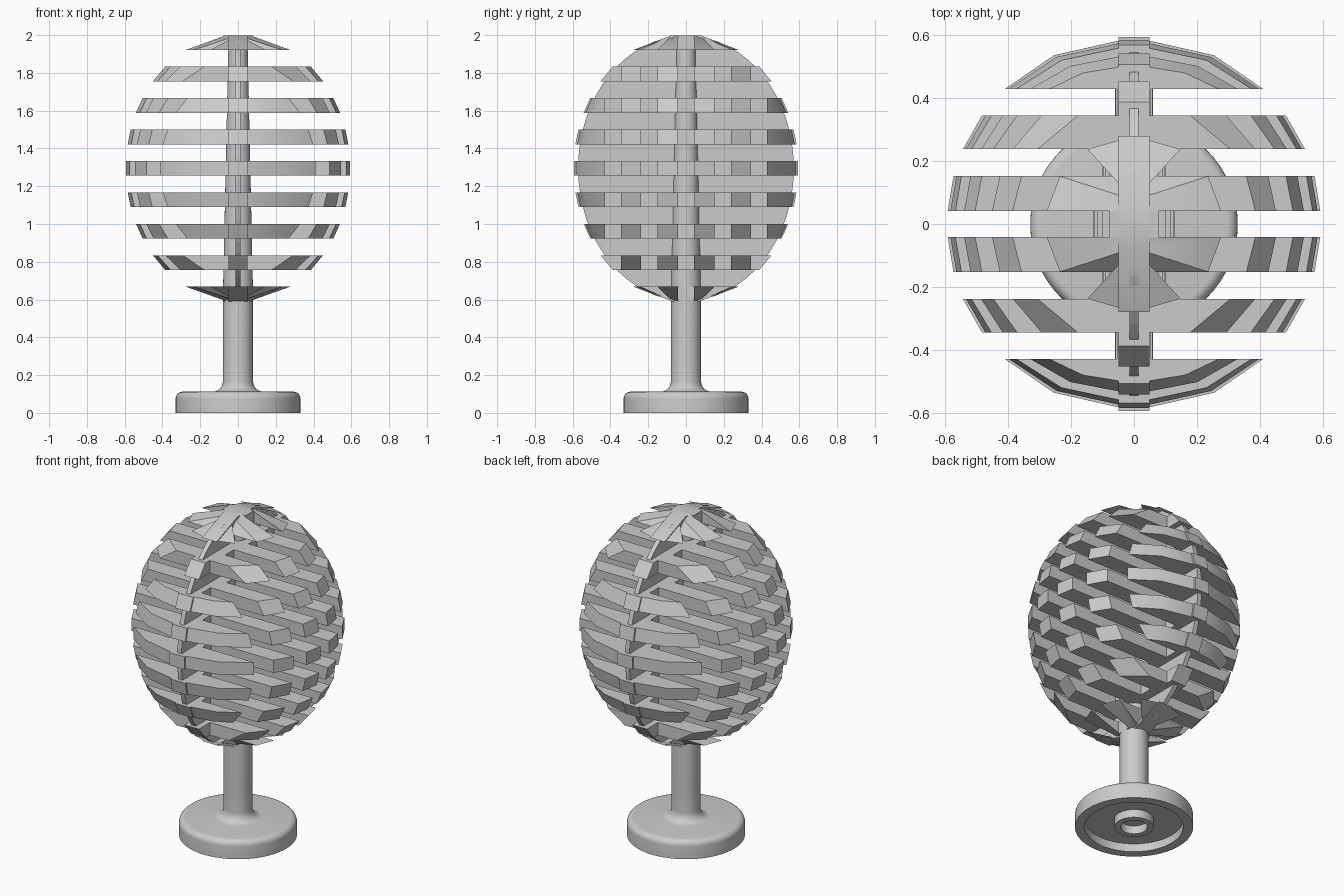
import bpy, bmesh, math
from math import sqrt, pi, cos, sin

cube = bpy.data.objects.get("Cube")
if cube:
    bpy.data.objects.remove(cube, do_unlink=True)

grey = bpy.data.materials.new("plain grey")
grey.use_nodes = True
COLOUR = (0.6, 0.6, 0.6, 1)
grey.diffuse_color = COLOUR
grey.node_tree.nodes["Principled BSDF"].inputs["Base Color"].default_value = COLOUR

# Ellipsoid that all slats are trimmed to
RADIUS, HALF_HEIGHT, CENTRE = 0.595, 0.71, 1.295
LAYERS, STEP, THICK = 9, 0.1664, 0.078
SLATS = [(0.042, 0.152), (0.238, 0.345), (0.43, RADIUS)]


def ring(z):
    return RADIUS * sqrt(max(0, 1 - ((z - CENTRE) / HALF_HEIGHT) ** 2))


def chord(y, r):
    return sqrt(max(0, r * r - y * y))


def finish(bm, name, smooth=None):
    bmesh.ops.remove_doubles(bm, verts=bm.verts, dist=0.0005)
    bmesh.ops.recalc_face_normals(bm, faces=bm.faces)
    mesh = bpy.data.meshes.new(name)
    bm.to_mesh(mesh)
    bm.free()
    obj = bpy.data.objects.new(name, mesh)
    mesh.materials.append(grey)
    bpy.context.collection.objects.link(obj)
    if smooth:
        bpy.ops.object.select_all(action='DESELECT')
        obj.select_set(True)
        bpy.context.view_layer.objects.active = obj
        bpy.ops.object.shade_smooth_by_angle(angle=math.radians(smooth))
    return obj


def loft(bm, lower, upper):
    """Closed solid between two outlines with the same number of points."""
    a = [bm.verts.new(p) for p in lower]
    b = [bm.verts.new(p) for p in upper]
    bm.faces.new(a)
    bm.faces.new(b)
    for i in range(len(a)):
        j = (i + 1) % len(a)
        bm.faces.new((a[i], a[j], b[j], b[i]))


def slat_outline(z, y0, y1, side, steps):
    r = ring(z)
    start, end = min(y0, r), min(y1, r)
    ys = [start + (end - start) * t for t in steps]
    half = [(chord(y, r), side * y, z) for y in ys]
    return half + [(-x, y, z) for x, y, z in reversed(half)]


def box_outline(z, w, y0, y1):
    return [(w, y0, z), (w, y1, z), (-w, y1, z), (-w, y0, z)]


# Slatted layers, each joined by a spine
for k in range(LAYERS):
    z0 = CENTRE - HALF_HEIGHT + 0.005 + k * STEP
    z1 = z0 + THICK
    r0, r1 = ring(z0), ring(z1)
    small, big = min(r0, r1), max(r0, r1)
    offset = abs(k - 4) / 4
    bm = bmesh.new()
    # spine running front to back
    loft(bm, box_outline(z0, 0.05, -r0, r0), box_outline(z1, 0.05, -r1, r1))
    # blocks closing the inner ends of the slots
    for y0, y1, w in ((-0.042, 0.042, 0.13), (0.152, 0.238, 0.1), (0.345, 0.43, 0.06)):
        w = max(0.05, w * (1 - 0.4 * offset ** 2))
        if y1 < small:
            for s in (-1, 1):
                loft(bm, box_outline(z0, w, s * y0, s * y1), box_outline(z1, w, s * y0, s * y1))
    # crosswise slats
    for y0, y1 in SLATS:
        steps = (0, 0.65, 1) if y1 == RADIUS else (0, 1)
        if big > y0 + 0.04:
            for s in (-1, 1):
                loft(bm, slat_outline(z0, y0, y1, s, steps), slat_outline(z1, y0, y1, s, steps))
    finish(bm, f"slat_layer_{k + 1}", 25)

# Thin upright web between the layers
bm = bmesh.new()
N = 64
oval = [(0.96 * RADIUS * cos(2 * pi * i / N),
         CENTRE + (HALF_HEIGHT - 0.008) * sin(2 * pi * i / N)) for i in range(N)]
loft(bm, [(-0.014, y, z) for y, z in oval], [(0.014, y, z) for y, z in oval])
finish(bm, "centre_web")


# Turned parts
def lathe(name, profile, segments=64):
    bm = bmesh.new()
    vs = [bm.verts.new((r, 0, z)) for r, z in profile]
    edges = [bm.edges.new(pair) for pair in zip(vs, vs[1:])]
    bmesh.ops.spin(bm, geom=vs + edges, cent=(0, 0, 0), axis=(0, 0, 1),
                   angle=2 * pi, steps=segments)
    return finish(bm, name, 35)


def arc(cx, cz, r, start, end, n=6):
    angles = [math.radians(start + (end - start) * i / n) for i in range(n + 1)]
    return [(cx + r * cos(a), cz + r * sin(a)) for a in angles]


# Foot with a hollow underside, rounded rim and fillet up to the stem
foot = [(0, 0.05), (0.075, 0.05), (0.075, 0), (0.11, 0), (0.11, 0.05),
        (0.275, 0.05), (0.275, 0), (0.33, 0)]
foot += arc(0.295, 0.077, 0.035, 0, 90)
foot += arc(0.135, 0.167, 0.055, 270, 180)
lathe("foot", foot + [(0.08, 0.3), (0, 0.3)])

# Stem tapering up through the slats
lathe("stem", [(0, 0.29), (0.08, 0.29), (0.08, 0.62), (0.05, 1.99), (0, 1.99)], 48)
